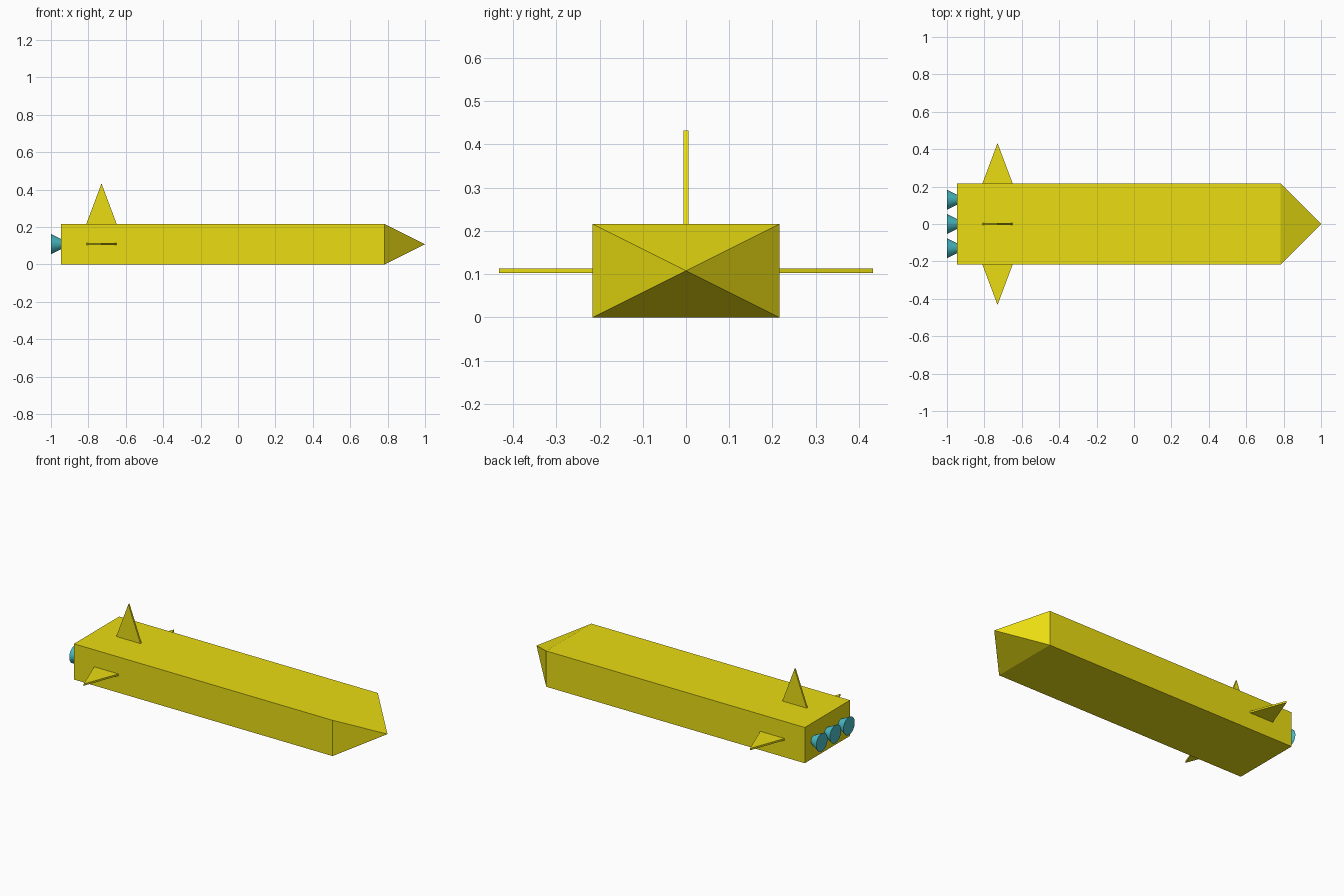
import bpy, bmesh, math
from mathutils import Matrix, Vector

if "Cube" in bpy.data.objects:
    bpy.data.objects.remove(bpy.data.objects["Cube"])

U = 2 / 37            # module: the whole craft is 37 units long
MID = 2 * U           # height of the centre line
TAIL, SHOULDER = -1 + U, 1 - 4 * U


def material(name, color):
    m = bpy.data.materials.new(name)
    m.diffuse_color = color
    m.use_nodes = True
    m.node_tree.nodes["Principled BSDF"].inputs["Base Color"].default_value = m.diffuse_color
    return m


yellow = material("yellow_paint", (0.82, 0.72, 0.006, 1))
teal = material("teal_metal", (0.07, 0.52, 0.58, 1))


def add_object(name, bm, mat):
    bmesh.ops.recalc_face_normals(bm, faces=bm.faces[:])
    mesh = bpy.data.meshes.new(name)
    bm.to_mesh(mesh)
    bm.free()
    mesh.materials.append(mat)
    ob = bpy.data.objects.new(name, mesh)
    bpy.context.collection.objects.link(ob)
    return ob


# Hull: box with its front end extruded and drawn to a pyramid nose
bm = bmesh.new()
length = SHOULDER - TAIL
bmesh.ops.create_cube(bm, size=1, matrix=Matrix.Translation(((TAIL + SHOULDER) / 2, 0, MID))
                      @ Matrix.Diagonal((length, 8 * U, 4 * U, 1)))
front = max(bm.faces, key=lambda f: f.calc_center_median().x)
nose = bmesh.ops.poke(bm, faces=[front])["verts"][0]
nose.co = Vector((1, 0, MID))
add_object("hull", bm, yellow)


# Fins: thin triangular plates, turned about the centre line
def fin(name, angle, root):
    bm = bmesh.new()
    t = 0.1 * U
    x = -1 + 5 * U
    profile = [(x - 1.5 * U, root), (x + 1.5 * U, root), (x, root + 4 * U)]
    face = bm.faces.new([bm.verts.new((px, -t, pz)) for px, pz in profile])
    side = bmesh.ops.extrude_face_region(bm, geom=[face])["geom"]
    bmesh.ops.translate(bm, vec=(0, 2 * t, 0),
                        verts=[v for v in side if isinstance(v, bmesh.types.BMVert)])
    bm.transform(Matrix.Translation((0, 0, MID)) @ Matrix.Rotation(angle, 4, 'X'))
    add_object(name, bm, yellow)


fin("top_fin", 0, 2 * U)
fin("left_fin", math.pi / 2, 4 * U)
fin("right_fin", -math.pi / 2, 4 * U)

# Engine nozzles: cones flaring backwards, half sunk into the tail
for i in (-1, 0, 1):
    bm = bmesh.new()
    bmesh.ops.create_cone(bm, cap_ends=True, segments=32, radius1=U, radius2=0, depth=2 * U,
                          matrix=Matrix.Translation((TAIL, i * 2.4 * U, MID))
                          @ Matrix.Rotation(math.pi / 2, 4, 'Y'))
    bmesh.ops.remove_doubles(bm, verts=bm.verts[:], dist=1e-5)
    add_object(f"engine_nozzle_{i + 2}", bm, teal)
